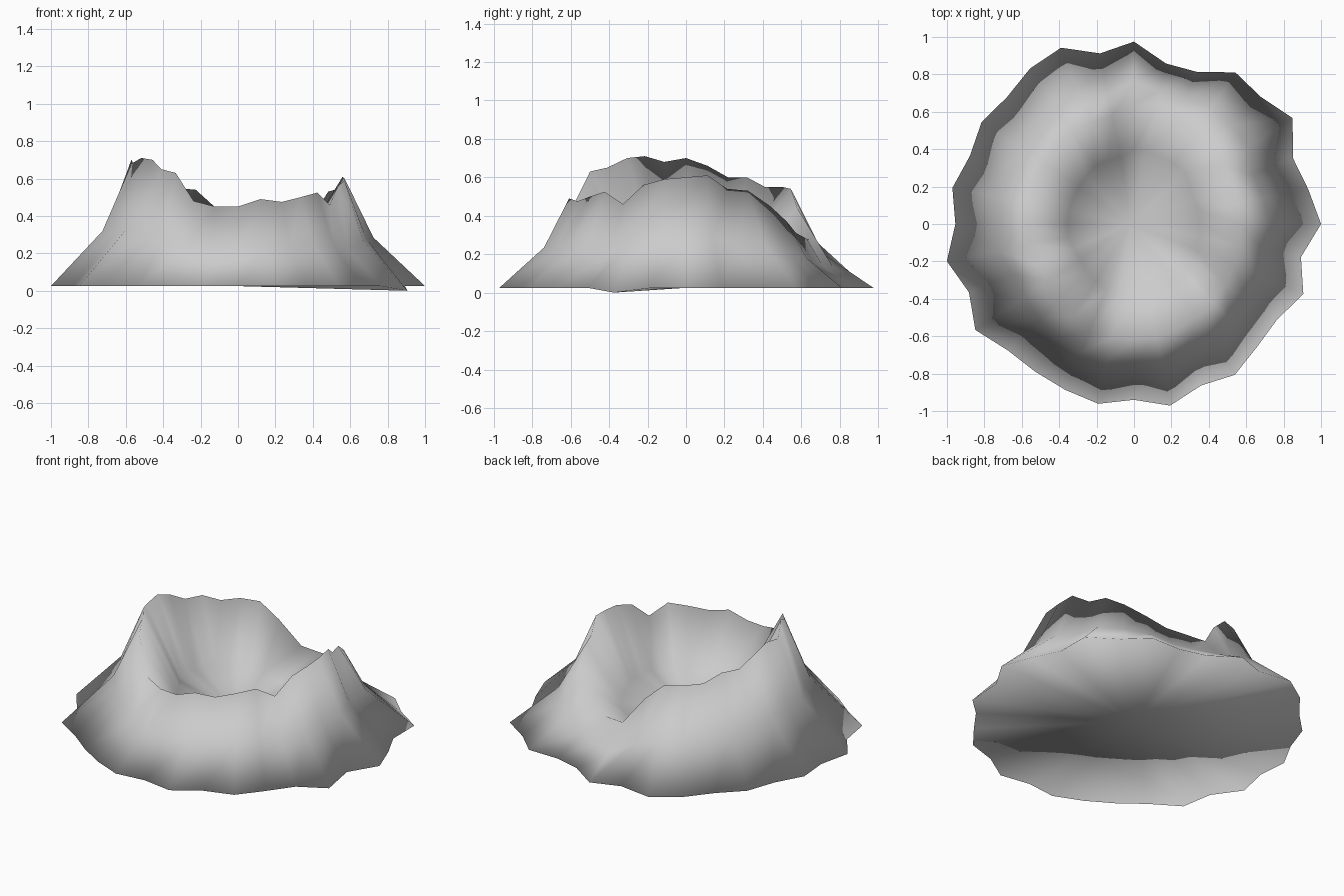
import bpy, bmesh, math

if "Cube" in bpy.data.objects:
    bpy.data.objects.remove(bpy.data.objects["Cube"])

N = 32  # radial segments, counter-clockwise from +x

# Irregular foot radius, rim radius and rim height per segment
foot = [1.0, .95, .92, 1.02, .96, .975, .88, .875, .975, .93, 1.02, 1.0, .96, .98, .95, .99,
        .955, 1.02, .955, 1.02, .955, .95, .96, .98, .94, .99, .935, .97, .93, .92, .98, .91]
rim_r = [.57, .57, .56, .58, .62, .63, .62, .64, .64, .59, .59, .60, .58, .57, .57, .57,
         .57, .58, .56, .55, .58, .60, .62, .62, .62, .62, .61, .60, .60, .59, .58, .58]
rim_z = [.60, .61, .54, .53, .45, .37, .31, .28, .28, .44, .54, .55, .55, .60, .60, .66,
         .70, .68, .71, .70, .65, .63, .48, .45, .45, .49, .475, .50, .525, .46, .56, .59]
FOOT_Z, FLOOR_Z = .025, .10

bm = bmesh.new()


def ring(point):
    verts = []
    for i in range(N):
        r, z = point(i)
        a = 2 * math.pi * i / N
        verts.append(bm.verts.new((r * math.cos(a), r * math.sin(a), z)))
    return verts


def wall(t, h):
    # point on the outer slope between foot and rim
    return lambda i: (foot[i] + t * (rim_r[i] - foot[i]),
                      FOOT_Z + h * (rim_z[i] - FOOT_Z))


def bowl(t, h):
    # point on the inner slope between crater floor and rim
    return lambda i: (t * rim_r[i], FLOOR_Z + h * (rim_z[i] - FLOOR_Z))


# Outer slope, rim and crater bowl
rings = [ring(lambda i: (foot[i], 0 if i == 30 else FOOT_Z)),
         ring(wall(.64, .45)), ring(wall(1, 1)), ring(bowl(.62, .27))]
for a, b in zip(rings, rings[1:]):
    for i in range(N):
        j = (i + 1) % N
        bm.faces.new((a[i], a[j], b[j], b[i]))

# Crater floor and flat underside as fans
floor = bm.verts.new((-.02, 0, FLOOR_Z))
under = bm.verts.new((0, 0, FOOT_Z))
for i in range(N):
    j = (i + 1) % N
    bm.faces.new((rings[-1][i], rings[-1][j], floor))
    bm.faces.new((rings[0][j], rings[0][i], under))

bmesh.ops.recalc_face_normals(bm, faces=bm.faces)
for f in bm.faces:
    f.smooth = True

mesh = bpy.data.meshes.new("crater_mountain")
bm.to_mesh(mesh)
bm.free()
bpy.context.collection.objects.link(bpy.data.objects.new("crater_mountain", mesh))
